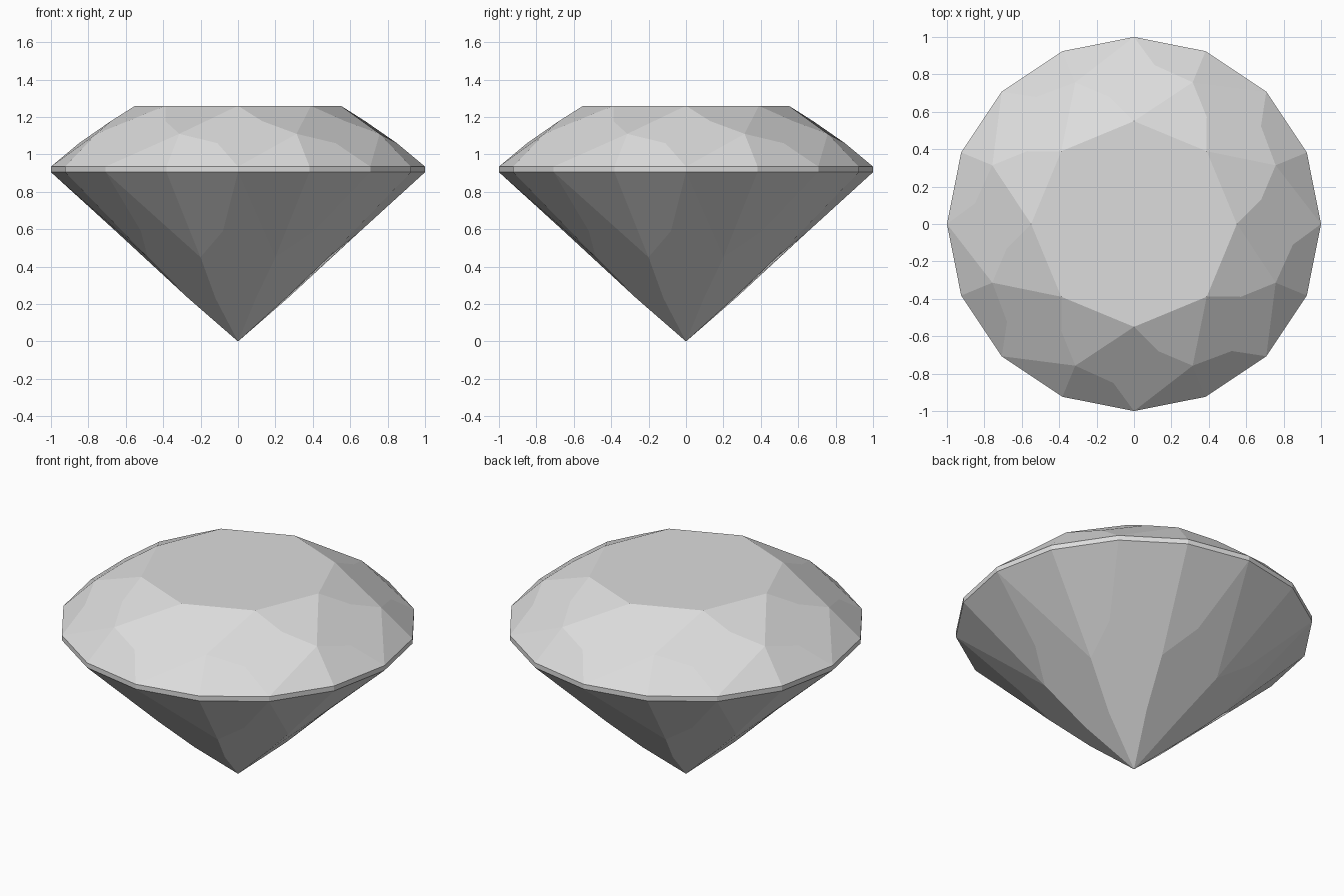
import bpy
import bmesh
from math import sin, cos, radians

cube = bpy.data.objects.get("Cube")
if cube:
    bpy.data.objects.remove(cube, do_unlink=True)

STEP = 45          # the cut repeats eight times
HALF = STEP / 2
TABLE_Z, GIRDLE_TOP, GIRDLE_LOW = 1.26, 0.935, 0.905

gem = bpy.data.materials.new("pale_grey_gem")
gem.use_nodes = True
colour = (0.72, 0.72, 0.72, 1)
gem.diffuse_color = colour
gem.node_tree.nodes["Principled BSDF"].inputs["Base Color"].default_value = colour


def build(name, facets, cap=None):
    """Repeat facets, given as (radius, angle, height) corners, around z."""
    bm = bmesh.new()

    def face(corners, turn=0):
        bm.faces.new([
            bm.verts.new((r * sin(radians(a + turn)), -r * cos(radians(a + turn)), z))
            for r, a, z in corners])

    for k in range(8):
        for facet in facets:
            face(facet, k * STEP)
    if cap:
        face([(cap[0], k * STEP, cap[1]) for k in range(8)])
    bmesh.ops.remove_doubles(bm, verts=bm.verts, dist=0.0005)
    mesh = bpy.data.meshes.new(name)
    bm.to_mesh(mesh)
    bm.free()
    mesh.materials.append(gem)
    obj = bpy.data.objects.new(name, mesh)
    bpy.context.collection.objects.link(obj)
    return obj


def ring(z):
    """Left, middle and right girdle corners of one segment."""
    return [(1, a, z) for a in (-HALF, 0, HALF)]


top_l, top_m, top_r = ring(GIRDLE_TOP)
low_l, low_m, low_r = ring(GIRDLE_LOW)

# Crown: flat table, star, kite and upper girdle facets
table, next_table = (0.55, 0, TABLE_Z), (0.55, STEP, TABLE_Z)
crown_l, crown_r = (0.82, -HALF, 1.11), (0.82, HALF, 1.11)
star_bend, kite_bend = (0.692, 10.8, 1.178), (0.857, -7.4, 1.06)
build("crown", [
    [table, crown_l, kite_bend, top_m, crown_r, star_bend],
    [table, star_bend, crown_r, next_table],
    [top_m, top_r, crown_r],
    [top_l, top_m, kite_bend, crown_l],
], cap=(0.55, TABLE_Z))

# Girdle: thin sixteen-sided band
build("girdle", [
    [low_l, low_m, top_m, top_l],
    [low_m, low_r, top_r, top_m],
])

# Pavilion: long kites meeting at the point, with lower girdle facets
tip = (0, 0, 0)
pav_l, pav_r = (0.523, -HALF, 0.45), (0.523, HALF, 0.45)
upper_bend = (0.659, -7, 0.59)
lower_l, lower_r = (0.281, -25.3, 0.23), (0.281, STEP - 25.3, 0.23)
build("pavilion", [
    [low_m, upper_bend, pav_l, lower_l, tip, lower_r, pav_r],
    [low_m, low_l, pav_l, upper_bend],
    [low_r, low_m, pav_r],
])
